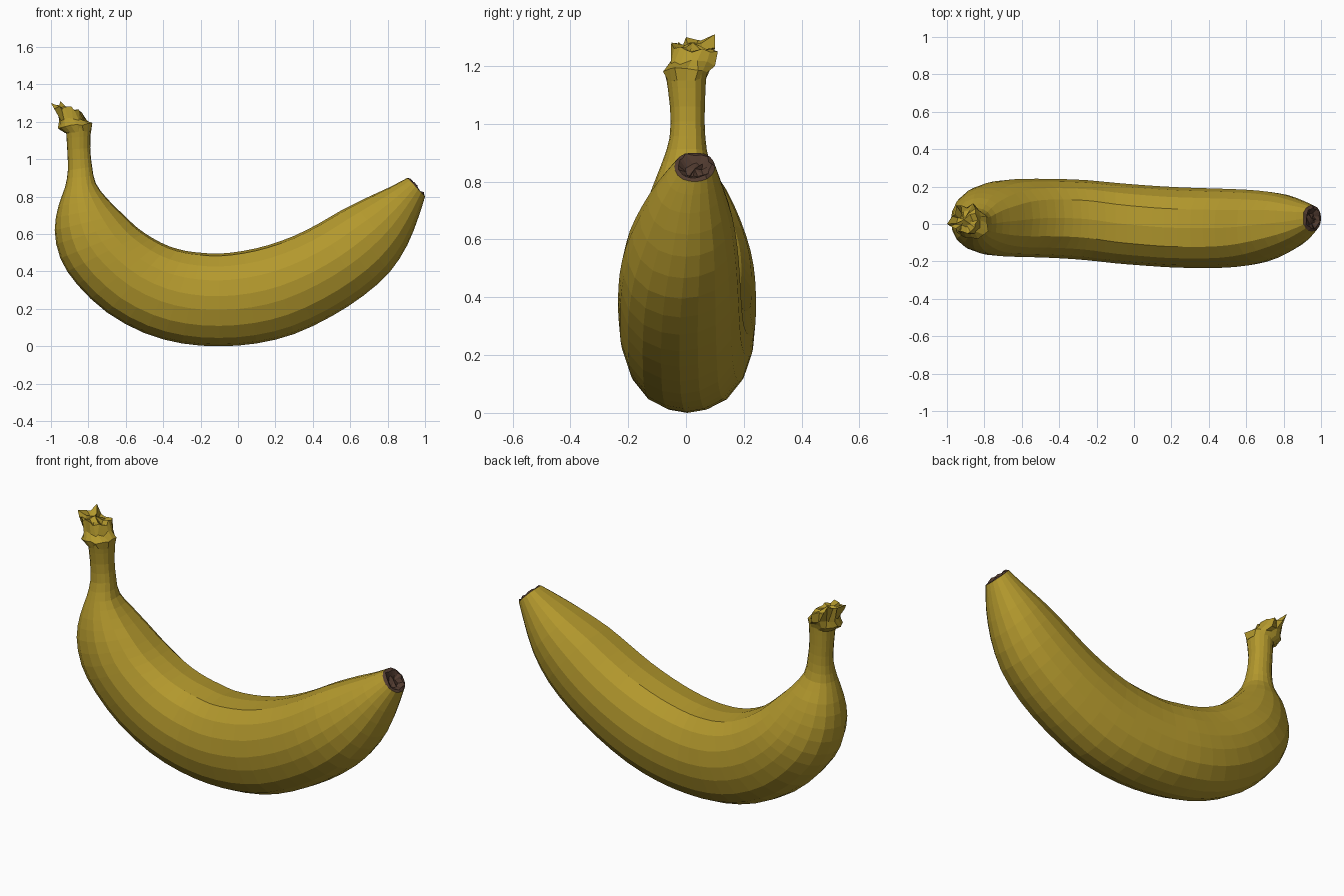
import bpy, bmesh, random
from mathutils import Vector

if "Cube" in bpy.data.objects:
    bpy.data.objects.remove(bpy.data.objects["Cube"])

random.seed(4)


def material(name, rgb):
    m = bpy.data.materials.new(name)
    m.diffuse_color = (*rgb, 1)
    m.use_nodes = True
    m.node_tree.nodes["Principled BSDF"].inputs["Base Color"].default_value = m.diffuse_color
    return m


YELLOW = material("banana yellow", (0.45, 0.315, 0.026))
BROWN = material("tip brown", (0.085, 0.045, 0.03))

# Half cross-section as (sideways, outer-to-inner): keel at the outside, flat ridge inside
HALF = [(0, -1), (.3, -.955), (.6, -.82), (.84, -.56), (.97, -.22), (1, .08),
        (.93, .42), (.76, .72), (.47, .95), (0, 1)]
SECTION = HALF + [(-a, b) for a, b in HALF[-2:0:-1]]

# Body stations: outer x, outer z, inner x, inner z, middle y, half width
BODY = [
    (-.92, 1.16, -.785, 1.175, 0, .07),
    (-.913, 1.05, -.79, 1.06, .005, .06),
    (-.91, .94, -.78, .96, .005, .062),
    (-.925, .85, -.76, .87, 0, .085),
    (-.96, .75, -.70, .79, .01, .13),
    (-.98, .62, -.62, .71, .018, .17),
    (-.95, .47, -.54, .635, .027, .197),
    (-.86, .33, -.46, .58, .032, .207),
    (-.70, .18, -.37, .535, .032, .21),
    (-.50, .07, -.28, .51, .028, .212),
    (-.30, .015, -.20, .50, .02, .214),
    (-.10, 0, -.10, .495, .005, .215),
    (.10, .015, .03, .51, -.008, .215),
    (.30, .065, .16, .54, -.018, .215),
    (.50, .16, .30, .59, -.022, .213),
    (.67, .27, .43, .655, -.022, .208),
    (.81, .395, .55, .725, -.015, .193),
    (.905, .54, .69, .795, 0, .16),
    (.965, .69, .81, .85, .013, .115),
    (1.0, .80, .905, .90, .03, .07),
]


def smooth_stations(rows, steps):
    """Catmull-Rom between stations."""
    out = []
    for i in range(len(rows) - 1):
        p0, p1, p2, p3 = (rows[max(0, min(len(rows) - 1, i + k))] for k in (-1, 0, 1, 2))
        for s in range(steps):
            t = s / steps
            out.append([.5 * (2 * b + (c - a) * t + (2 * a - 5 * b + 4 * c - d) * t * t
                              + (3 * b - a - 3 * c + d) * t ** 3)
                        for a, b, c, d in zip(p0, p1, p2, p3)])
    return out + [list(rows[-1])]


def ring_points(row):
    ox, oz, ix, iz, yc, hw = row
    outer, inner = Vector((ox, yc, oz)), Vector((ix, yc, iz))
    return [outer.lerp(inner, (b + 1) / 2) + Vector((0, a * hw, 0)) for a, b in SECTION]


def jitter(points, amount):
    return [p + Vector([random.uniform(-amount, amount) for _ in range(3)]) for p in points]


def loft(name, rings, start_point, end_point, cap_from=None):
    """Skin rings of points, closing each end on a centre point."""
    bm = bmesh.new()
    loops = [[bm.verts.new(p) for p in r] for r in rings]
    n = len(loops[0])
    for k, (a, b) in enumerate(zip(loops, loops[1:])):
        for i in range(n):
            j = (i + 1) % n
            f = bm.faces.new((a[i], a[j], b[j], b[i]))
            f.material_index = int(cap_from is not None and k >= cap_from)
    for loop, point, brown in ((loops[0], start_point, 0),
                               (loops[-1], end_point, int(cap_from is not None))):
        c = bm.verts.new(point)
        for i in range(n):
            bm.faces.new((loop[i], loop[(i + 1) % n], c)).material_index = brown
    bmesh.ops.recalc_face_normals(bm, faces=bm.faces)
    me = bpy.data.meshes.new(name)
    bm.to_mesh(me)
    bm.free()
    me.materials.append(YELLOW)
    if cap_from is not None:
        me.materials.append(BROWN)
    ob = bpy.data.objects.new(name, me)
    bpy.context.collection.objects.link(ob)
    return ob


# Peel with stem, ending in a rough sunken brown tip
rings = [ring_points(r) for r in smooth_stations(BODY, 2)]
centre = sum(rings[-1], Vector()) / len(rings[-1])
axis = Vector((.72, 0, .69))
lip = jitter([centre.lerp(p, .8) + axis * .006 for p in rings[-1]], .006)
pit = jitter([centre.lerp(p, .4) - axis * .012 for p in rings[-1]], .008)
last = len(rings) - 1
loft("banana_body", rings + [lip, pit], (-.85, 0, 1.17), centre - axis * .005, cap_from=last)

# Torn crown at the top of the stem: flared collar, pinched neck, ragged rim
collar = ring_points((-.925, 1.14, -.785, 1.15, 0, .066))
flare = jitter(ring_points((-.965, 1.17, -.78, 1.19, 0, .08)), .006)
neck = jitter(ring_points((-.95, 1.215, -.82, 1.215, .012, .07)), .01)
rim = jitter(ring_points((-.975, 1.28, -.84, 1.26, .022, .072)), .014)
rim[0] = Vector((-1.0, .0, 1.30))       # torn points
rim[3] = Vector((-.95, .10, 1.31))
rim[6] = Vector((-.86, .11, 1.25))
neck[6] = Vector((-.85, .10, 1.20))
mid = sum(rim, Vector()) / len(rim)
hollow = jitter([mid.lerp(p, .5) - Vector((0, 0, .015)) for p in rim], .012)
loft("stem_crown", [collar, flare, neck, rim, hollow], (-.855, 0, 1.14), mid + Vector((0, 0, .01)))
